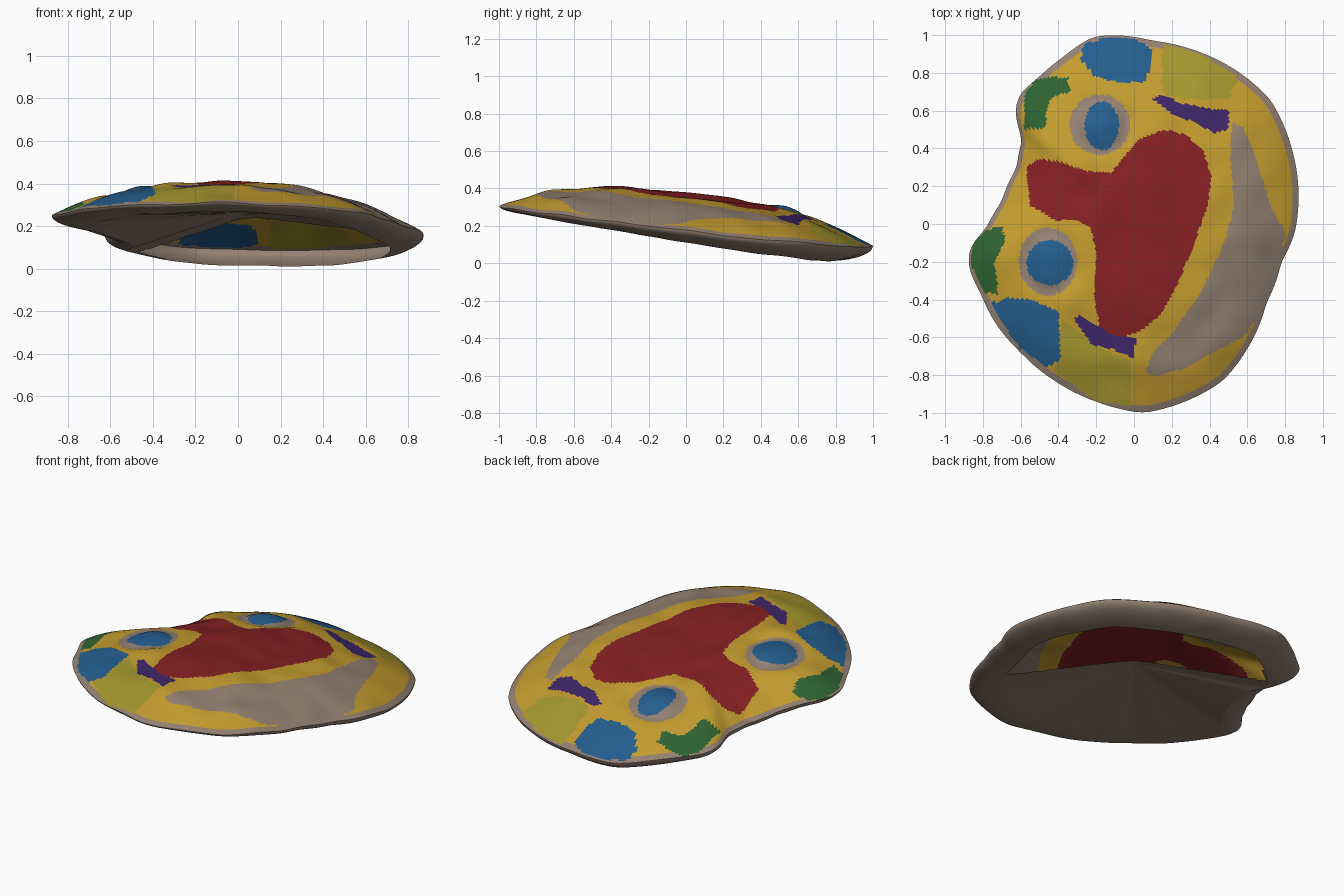
import bpy, bmesh, math
from mathutils import Vector, noise

if "Cube" in bpy.data.objects:
    bpy.data.objects.remove(bpy.data.objects["Cube"])

SEG, RINGS = 300, 84

# Materials
COLOURS = {"clay": (148, 129, 114), "yellow": (196, 156, 46), "red": (134, 32, 36),
           "blue": (36, 94, 142), "green": (46, 98, 50), "purple": (62, 38, 106),
           "olive": (166, 152, 46)}
NAMES = list(COLOURS)
MATS = []
for name, rgb in COLOURS.items():
    m = bpy.data.materials.new(name)
    m.diffuse_color = [(c / 255 / 12.92 if c < 11 else ((c / 255 + .055) / 1.055) ** 2.4) for c in rgb] + [1]
    m.use_nodes = True
    m.node_tree.nodes["Principled BSDF"].inputs["Base Color"].default_value = m.diffuse_color
    MATS.append(m)

# Outline of the stone seen from above
OUTLINE = [(.87, .1), (.835, .4), (.72, .66), (.53, .82), (.32, .92), (.1, .97), (-.1, 1), (-.22, .99),
           (-.38, .88), (-.5, .78), (-.61, .68), (-.63, .58), (-.59, .45), (-.62, .3), (-.7, .12),
           (-.78, -.02), (-.87, -.13), (-.875, -.23), (-.81, -.37), (-.73, -.53), (-.6, -.68),
           (-.42, -.83), (-.2, -.94), (.05, -1), (.27, -.94), (.47, -.83), (.6, -.66), (.7, -.42),
           (.78, -.2), (.85, -.05)]
POLAR = sorted((math.atan2(y, x) % math.tau, math.hypot(x, y)) for x, y in OUTLINE)
POLAR = [(POLAR[-1][0] - math.tau, POLAR[-1][1])] + POLAR + [(POLAR[0][0] + math.tau, POLAR[0][1])]


def raw_radius(a):
    a %= math.tau
    for (a0, r0), (a1, r1) in zip(POLAR, POLAR[1:]):
        if a0 <= a <= a1:
            return r0 + (r1 - r0) * (a - a0) / (a1 - a0)


RADIUS = [sum(raw_radius(math.tau * i / SEG + k * .02) for k in (-2, -1, 0, 1, 2)) / 5 for i in range(SEG)]

# Painted patches, first match wins
PATCHES = []


def patch(colour, *pts):
    xs, ys = [p[0] for p in pts], [p[1] for p in pts]
    PATCHES.append((colour, pts, min(xs), max(xs), min(ys), max(ys)))


def oval(colour, x, y, rx, ry):
    patch(colour, *[(x + rx * math.cos(t * .2618), y + ry * math.sin(t * .2618)) for t in range(24)])


EYES = [(-.17, .52, .09, .13, .16, .16), (-.445, -.205, .125, .12, .155, .18)]
for x, y, rx, ry, ox, oy in EYES:
    oval("blue", x, y, rx, ry)
    oval("clay", x - .01, y + .005, ox, oy)
patch("red", (-.57, .3), (-.5, .345), (-.4, .33), (-.25, .28), (-.12, .27), (-.05, .36), (.03, .45), (.16, .5),
      (.28, .47), (.37, .38), (.41, .25), (.39, .1), (.32, -.1), (.23, -.32), (.14, -.48), (.03, -.57),
      (-.08, -.6), (-.18, -.55), (-.21, -.4), (-.2, -.15), (-.23, -.02), (-.3, .02), (-.42, .02), (-.55, .1))
patch("blue", (-.27, .95), (-.28, .87), (-.21, .78), (-.08, .75), (.05, .75), (.09, .83), (.09, .93),
      (0, .98), (-.15, .985))
patch("blue", (-.75, -.42), (-.68, -.39), (-.55, -.4), (-.4, -.46), (-.39, -.72), (-.46, -.76), (-.6, -.66),
      (-.68, -.55))
patch("green", (-.58, .5), (-.47, .51), (-.46, .63), (-.42, .68), (-.34, .7), (-.35, .77), (-.45, .78),
      (-.53, .76), (-.58, .68))
patch("green", (-.87, -.2), (-.85, -.1), (-.78, -.03), (-.7, -.01), (-.68, -.08), (-.74, -.2), (-.72, -.37),
      (-.79, -.36))
patch("purple", (.1, .66), (.15, .685), (.25, .64), (.4, .61), (.5, .6), (.5, .5), (.42, .48), (.33, .54), (.22, .57))
patch("purple", (-.32, -.5), (-.28, -.48), (-.22, -.53), (-.1, -.58), (.01, -.61), (0, -.71), (-.12, -.66),
      (-.22, -.64))
patch("clay", (.52, .54), (.58, .51), (.66, .3), (.72, .1), (.8, -.04), (.77, -.25), (.68, -.45), (.58, -.6),
      (.42, -.68), (.25, -.77), (.1, -.81), (.06, -.78), (.1, -.68), (.2, -.58), (.36, -.35), (.48, -.1),
      (.53, .1), (.51, .35))
patch("olive", (-.42, -.78), (-.38, -.5), (-.28, -.58), (-.1, -.7), (-.02, -.72), (-.03, -.96), (-.2, -.94))
patch("olive", (.15, .95), (.15, .7), (.25, .66), (.5, .66), (.55, .78), (.35, .9))


def inside(x, y, pts):
    hit = False
    for (x0, y0), (x1, y1) in zip(pts, pts[1:] + pts[:1]):
        if (y0 > y) != (y1 > y) and x < x0 + (y - y0) * (x1 - x0) / (y1 - y0):
            hit = not hit
    return hit


def paint(x, y, s):
    for colour, pts, x0, x1, y0, y1 in PATCHES:
        if x0 <= x <= x1 and y0 <= y <= y1 and inside(x, y, pts):
            return NAMES.index(colour)
    return NAMES.index("clay" if s > .965 else "yellow")


# Surface shapes: tilted dome, rounded rim, sunken base
def flat(i, s):
    a = math.tau * i / SEG
    return s * RADIUS[i] * math.cos(a), s * RADIUS[i] * math.sin(a)


def rim_z(x, y):
    return .2 - .11 * y - .03 * x + .012 * noise.noise(Vector((x * 4, y * 4, 3)))


def base_z(x, y):
    return max(0, .14 - .155 * y - .04 * x + .008 * noise.noise(Vector((x * 5, y * 5, 7))))


def top_point(i, s):
    x, y = flat(i, s)
    z = rim_z(x, y) + .172 * (1 - s ** 3) + .012 * noise.noise(Vector((x * 6, y * 6, 0))) * (1 - s ** 6)
    for ex, ey, rx, ry, ox, oy in EYES:
        d = math.hypot((x - ex) / ox, (y - ey) / oy)
        z += .014 * math.exp(-(d / .5) ** 2) - .012 * math.exp(-((d - .85) / .25) ** 2)
    return x, y, z


BASE = .82


def wall_point(i, t):
    a = t * math.pi / 2
    x, y = flat(i, BASE + (1 - BASE) * math.cos(a))
    bx, by = flat(i, BASE)
    tx, ty = flat(i, 1)
    top, low = rim_z(tx, ty), base_z(bx, by)
    return x, y, top + (low - top) * (math.sin(a) * .7 + t * .3)


def base_point(i, t):
    x, y = flat(i, BASE * t)
    bx, by = flat(i, BASE)
    return x, y, .26 + (base_z(bx, by) - .26) * t


def surface(name, point, params, up, rule=None, keep=None):
    bm = bmesh.new()
    rows = []
    for p in params:
        if p == 0 and point is not wall_point:
            rows.append([bm.verts.new(point(0, 0))] * SEG)
        else:
            rows.append([bm.verts.new(point(i, p)) for i in range(SEG)])
    for k in range(len(rows) - 1):
        for i in range(SEG):
            j = (i + 1) % SEG
            vs = list(dict.fromkeys((rows[k][i], rows[k + 1][i], rows[k + 1][j], rows[k][j])))
            c = sum((v.co for v in vs), Vector()) / len(vs)
            if keep and not keep(c.x, c.y):
                continue
            f = bm.faces.new(vs if up else vs[::-1])
            f.smooth = True
            if rule:
                f.material_index = rule(c.x, c.y, (params[k] + params[k + 1]) / 2)
    me = bpy.data.meshes.new(name)
    bm.to_mesh(me)
    bm.free()
    for m in MATS if rule else MATS[:1]:
        me.materials.append(m)
    ob = bpy.data.objects.new(name, me)
    bpy.context.collection.objects.link(ob)
    return ob


# Painted upper face
surface("painted_top", top_point, [k / RINGS for k in range(RINGS + 1)], True, paint)
# Rounded bare rim
surface("rim_wall", wall_point, [k / 10 for k in range(11)], True)
# Underside plate, open towards the back right
surface("underside", base_point, [k / 40 for k in range(41)], False,
        keep=lambda x, y: x + y < .1 or y - x < -1.03 or y - x > 1.03)
